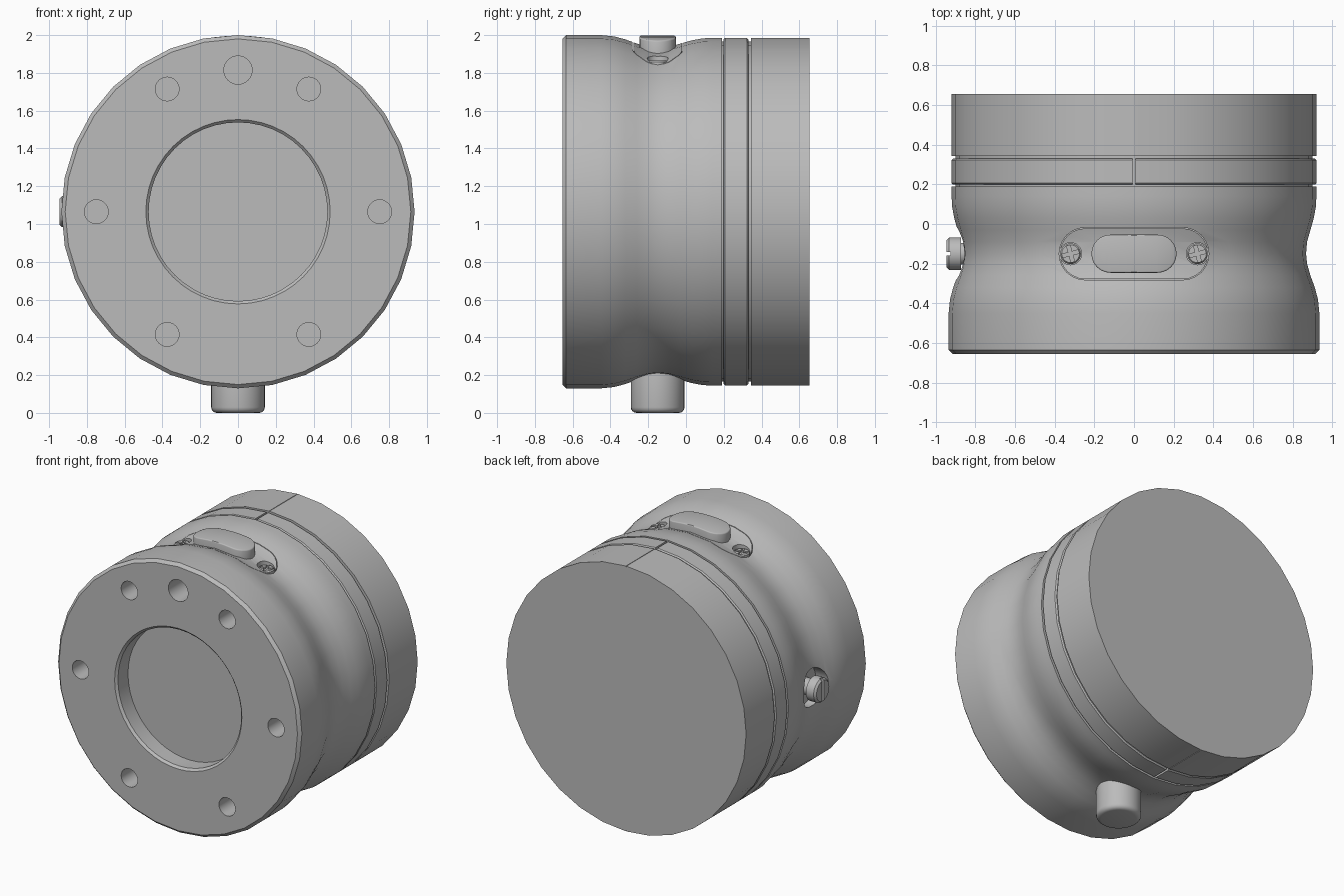
import bpy, bmesh
from math import sin, cos, pi, radians
from mathutils import Matrix, Vector

if "Cube" in bpy.data.objects:
    bpy.data.objects.remove(bpy.data.objects["Cube"])

AXIS_Z = 1.065          # height of the housing axis
MID_Y = -0.15           # centre line of the waist fittings

metal = bpy.data.materials.new("plain grey metal")
metal.use_nodes = True
grey = (0.5, 0.5, 0.5, 1)
metal.diffuse_color = grey
metal.node_tree.nodes["Principled BSDF"].inputs["Base Color"].default_value = grey


def add(name, bm):
    bmesh.ops.recalc_face_normals(bm, faces=bm.faces)
    mesh = bpy.data.meshes.new(name)
    bm.to_mesh(mesh)
    bm.free()
    mesh.materials.append(metal)
    obj = bpy.data.objects.new(name, mesh)
    bpy.context.collection.objects.link(obj)
    return obj


def apply(obj, kind, **settings):
    mod = obj.modifiers.new(kind.lower(), kind)
    for key, value in settings.items():
        setattr(mod, key, value)
    bpy.context.view_layer.objects.active = obj
    bpy.ops.object.modifier_apply(modifier=mod.name)


def combine(obj, other, operation="DIFFERENCE"):
    apply(obj, "BOOLEAN", operation=operation, solver="EXACT", object=other)
    bpy.data.objects.remove(other)


def bevel(obj, width, segments=3):
    apply(obj, "BEVEL", width=width, segments=segments, limit_method="ANGLE", angle_limit=radians(40))


def lathe(name, profile, sides=32, origin=(0, 0, AXIS_Z), axis="Y"):
    """Closed turned solid; the profile holds (position along axis, radius)."""
    bm = bmesh.new()
    rings = []
    for pos, r in profile:
        ring = []
        for k in range(sides):
            a = 2 * pi * k / sides
            u, v = r * cos(a), r * sin(a)
            co = {"X": (pos, u, v), "Y": (u, pos, v), "Z": (u, v, pos)}[axis]
            ring.append(bm.verts.new(Vector(co) + Vector(origin)))
        rings.append(ring)
    for low, high in zip(rings, rings[1:]):
        for k in range(sides):
            j = (k + 1) % sides
            bm.faces.new((low[k], low[j], high[j], high[k]))
    bm.faces.new(rings[0])
    bm.faces.new(rings[-1])
    return add(name, bm)


def box(name, size, centre, turn=0):
    bm = bmesh.new()
    bmesh.ops.create_cube(bm, size=1, matrix=Matrix.Translation(centre)
                          @ Matrix.Rotation(turn, 4, "Z") @ Matrix.Diagonal((*size, 1)))
    return add(name, bm)


def capsule(name, half_length, r, z0, z1, steps=12):
    """Upright prism with a pill-shaped outline, long side along x."""
    bm = bmesh.new()
    outline = []
    for side in (1, -1):
        for k in range(steps + 1):
            a = -pi / 2 + pi * k / steps
            outline.append((side * (half_length - r + r * cos(a)), MID_Y + side * r * sin(a)))
    base = bm.faces.new([bm.verts.new((x, y, z0)) for x, y in outline])
    top = bmesh.ops.extrude_face_region(bm, geom=[base])["geom"]
    bmesh.ops.translate(bm, vec=(0, 0, z1 - z0),
                        verts=[g for g in top if isinstance(g, bmesh.types.BMVert)])
    return add(name, bm)


# Main housing with a smooth waist
housing = lathe("housing", [
    (-0.655, 0.915), (-0.635, 0.935), (-0.45, 0.935), (-0.38, 0.928), (-0.32, 0.912),
    (-0.26, 0.89), (-0.2, 0.873), (-0.15, 0.868), (-0.09, 0.873), (-0.03, 0.89),
    (0.03, 0.907), (0.09, 0.918), (0.14, 0.92), (0.19, 0.92)])

# Front bore with a chamfered rim
combine(housing, lathe("bore_cutter", [(-0.7, 0.488), (-0.655, 0.488), (-0.64, 0.473), (-0.53, 0.473)], 48))

# Bolt circle and the larger locating hole
holes = [(60 * k, 0.063) for k in range(6)] + [(90, 0.075)]
for angle, radius in holes:
    a = radians(angle)
    centre = (0.75 * cos(a), 0, AXIS_Z + 0.75 * sin(a))
    combine(housing, lathe("hole_cutter", [(-0.7, radius), (-0.45, radius)], 24, centre))

# Fine outline of the top cover plate
outline = capsule("outline_cutter", 0.378, 0.132, 1.82, 2.1)
combine(outline, capsule("outline_core", 0.374, 0.128, 1.7, 2.2))
combine(housing, outline)

# Cross-head cover screws in flat-bottomed holes
for side, name in ((-1, "right"), (1, "left")):
    spot = (side * 0.32, MID_Y, 0)
    combine(housing, lathe("screw_hole_cutter", [(1.82, 0.056), (2.1, 0.056)], 24, spot, "Z"))
    screw = lathe(name + "_cover_screw", [(1.81, 0.052), (1.857, 0.052), (1.865, 0.045)], 24, spot, "Z")
    for turn in (15, 105):
        combine(screw, box("cross_cutter", (0.085, 0.018, 0.04), (spot[0], MID_Y, 1.87), radians(turn)))

# Arched push button on top
button = capsule("top_button", 0.215, 0.096, 1.85, 2.1)
combine(button, lathe("arch", [(-0.5, 0.932), (0.5, 0.932)], 96), "INTERSECT")
bevel(button, 0.02)

# Round pocket and slotted adjuster on the right side
side_spot = (0, MID_Y, AXIS_Z)
combine(housing, lathe("pocket_cutter", [(-1.1, 0.13), (-0.8, 0.13)], 32, side_spot, "X"))
adjuster = lathe("side_adjuster", [
    (-0.945, 0.07), (-0.932, 0.083), (-0.872, 0.083), (-0.872, 0.055), (-0.79, 0.055)],
    32, side_spot, "X")
combine(adjuster, box("slot_cutter", (0.04, 0.02, 0.3), (-0.945, MID_Y, AXIS_Z)))

# Peg under the waist
peg = lathe("bottom_peg", [(0, 0.142), (0.3, 0.142)], 32, (0, MID_Y, 0), "Z")
bevel(peg, 0.03, 4)

# Inner core that closes the seams
lathe("seam_core", [(0.15, 0.9), (0.4, 0.9)])

# Clamp ring, split at top and bottom
ring = lathe("clamp_ring", [(0.198, 0.912), (0.206, 0.92), (0.322, 0.92), (0.33, 0.912)])
for sign in (1, -1):
    combine(ring, box("split_cutter", (0.014, 0.4, 0.06), (0, 0.26, AXIS_Z + sign * 0.925)))

# Back cap with a hairline joint at top and bottom
cap = lathe("back_cap", [(0.343, 0.92), (0.655, 0.92)])
for sign in (1, -1):
    combine(cap, box("joint_cutter", (0.004, 0.5, 0.02), (0, 0.5, AXIS_Z + sign * 0.925)))

# Smooth the round surfaces and keep the edges crisp
bpy.ops.object.select_all(action="DESELECT")
for obj in bpy.context.collection.objects:
    if obj.type == "MESH" and metal.name in obj.data.materials:
        obj.select_set(True)
        bpy.context.view_layer.objects.active = obj
bpy.ops.object.shade_smooth_by_angle(angle=radians(30))
